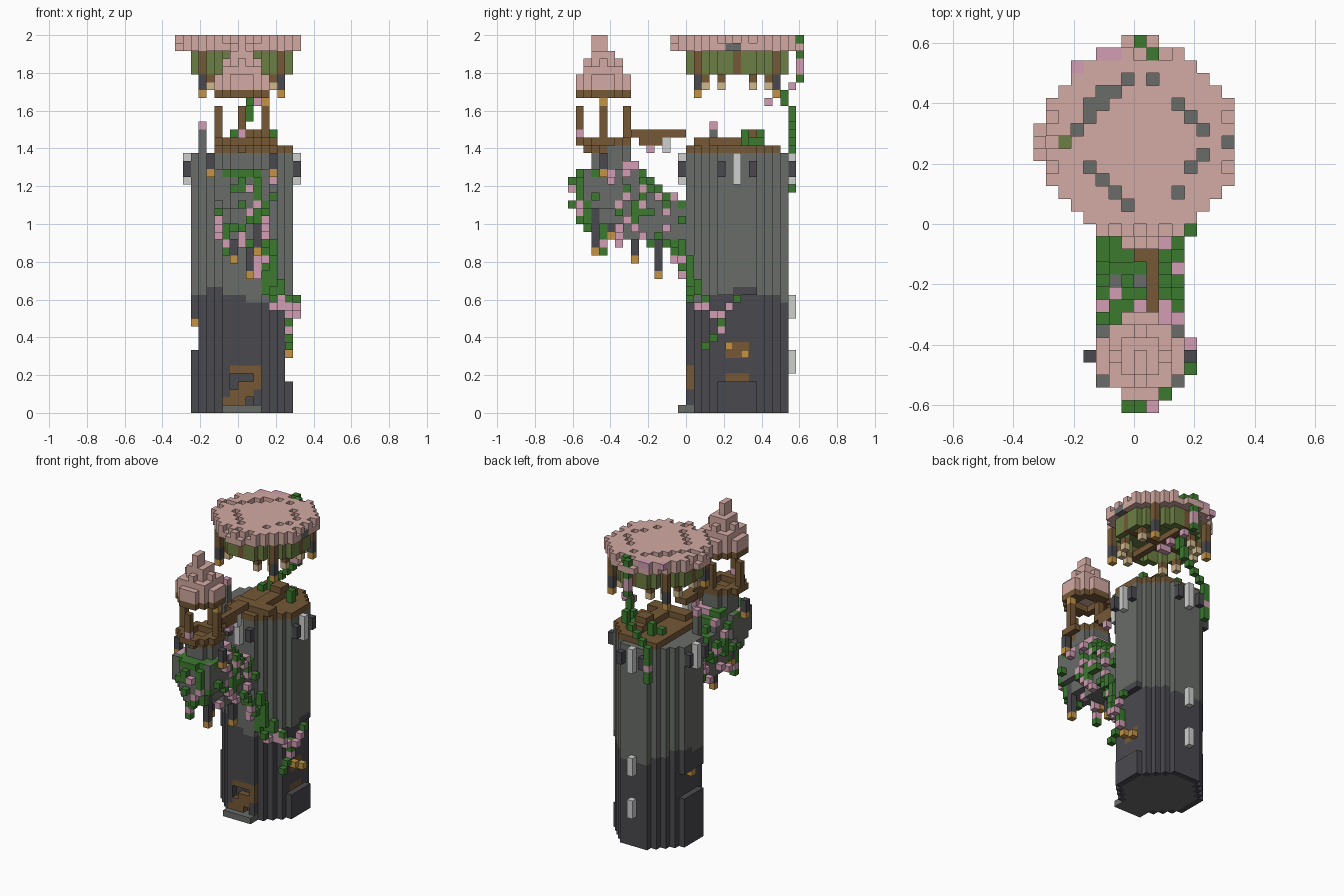
import bpy, bmesh, math, random

cube = bpy.data.objects.get("Cube")
if cube:
    bpy.data.objects.remove(cube)
random.seed(11)
V = 1 / 24  # block edge length


def linear(c):
    c /= 255
    return c / 12.92 if c <= 0.04045 else ((c + 0.055) / 1.055) ** 2.4


def material(name, *rgb):
    m = bpy.data.materials.new(name)
    m.use_nodes = True
    col = tuple(linear(c) for c in rgb) + (1,)
    m.diffuse_color = col
    m.node_tree.nodes["Principled BSDF"].inputs["Base Color"].default_value = col
    return m


MATS = {
    "pink": material("roof pink", 212, 170, 163),
    "plum": material("blossom", 209, 157, 179),
    "stone": material("stone grey", 105, 108, 104),
    "dark": material("dark stone", 74, 73, 79),
    "light": material("pale stone", 206, 208, 206),
    "olive": material("olive", 108, 126, 67),
    "brown": material("timber", 117, 88, 54),
    "orange": material("lantern amber", 196, 148, 70),
    "green": material("leaf green", 60, 122, 48),
    "tan": material("pale timber", 209, 184, 141),
}
cells = {}  # block coordinate -> (part, colour)


def put(part, colour, x, y, z):
    cells[(x, y, z)] = (part, colour)


def box(part, colour, xs, ys, zs):
    for x in range(*xs):
        for y in range(*ys):
            for z in range(*zs):
                put(part, colour, x, y, z)


def disc(part, colour, cx, cy, r, zs, inner=0):
    n = int(r) + 2
    for x in range(math.floor(cx) - n, math.floor(cx) + n):
        for y in range(math.floor(cy) - n, math.floor(cy) + n):
            if inner <= math.hypot(x + 0.5 - cx, y + 0.5 - cy) <= r:
                for z in range(*zs):
                    put(part, colour, x, y, z)


def carve(xs, ys, zs):
    for x in range(*xs):
        for y in range(*ys):
            for z in range(*zs):
                cells.pop((x, y, z), None)


def vine(part, *points):
    # chain of blocks between the given points, dotted with blossoms
    for a, b in zip(points, points[1:]):
        n = max(abs(q - p) for p, q in zip(a, b))
        for i in range(n + 1):
            c = tuple(round(p + (q - p) * i / max(n, 1)) for p, q in zip(a, b))
            if c not in cells:
                put(part, "plum" if random.random() < 0.28 else "green", *c)


# main tower: dark foot with a ragged edge, grey shaft
disc("tower", "stone", 0.5, 6.5, 6.35, (0, 33))
for (x, y, z) in list(cells):
    edge = 14.4 + 0.8 * math.sin(2.5 * math.atan2(y - 6, x + 0.1) + 1)
    if z < edge and (z > 0 or math.hypot(x, y - 6) > 5.6):
        put("tower", "dark", x, y, z)
carve((-6, -5), (0, 13), (8, 12))
carve((6, 7), (0, 13), (4, 15))

# front door recess with winding steps
carve((-1, 2), (0, 1), (1, 6))
box("door_step", "stone", (-2, 3), (-1, 1), (0, 1))
for z, a, b in ((1, -2, 1), (2, -1, 2), (3, 0, 3), (4, 2, 3), (5, -1, 3)):
    box("door_stairs", "brown", (a, b), (0, 1), (z, z + 1))

# side window with sill and lanterns
box("window_sill", "brown", (5, 6), (5, 8), (4, 5))
box("window_frame", "brown", (5, 6), (5, 8), (7, 9))
put("window_lantern", "orange", 6, 5, 8)
put("window_lantern", "orange", 6, 7, 7)
put("side_lantern", "orange", -6, 6, 11)

# pale buttress slabs around the tower top, each flanked by dark shutters
for x, y in ((7, 6), (-7, 6), (0, 13), (0, -1)):
    box("buttress", "light", (x, x + 1), (y, y + 1), (29, 33))
    for s in (-2, 2):
        sx, sy = (x, y + s) if y == 6 else (x + s, y)
        box("shutter", "dark", (sx, sx + 1), (sy, sy + 1), (30, 32))
for z in (5, 12):
    box("back_slab", "light", (0, 1), (13, 14), (z, z + 3))

# timber deck on the tower, broken away at the back and right
disc("deck", "brown", 0.5, 6.5, 6.35, (33, 34))
carve((-7, -3), (0, 13), (33, 34))
carve((-7, 7), (12, 13), (33, 34))
box("deck_bench", "brown", (-2, 5), (1, 3), (34, 35))
box("deck_bench", "brown", (1, 3), (3, 10), (34, 35))
box("deck_bench", "brown", (1, 3), (7, 9), (35, 36))
box("chimney", "stone", (-5, -4), (3, 4), (33, 36))
put("chimney", "plum", -5, 3, 36)
for x, y, z in ((4, 7, 34), (4, 7, 35), (3, 8, 34), (3, 9, 34), (-1, 9, 34), (-1, 9, 35), (-2, 8, 34)):
    put("deck_plant", "green", x, y, z)

# turret corbel: stepped support joining the turret to the tower
for y in range(-10, 0):
    top = min(31, round(25 - y * 0.8))
    low = 22 if y > -9 else 24
    box("corbel", "stone", (-2, 3), (y, y + 1), (low, top))

# turret body with corner buttresses, rail, posts and cone roof
for cy, r, z0, z1 in ((-10.5, 2.4, 24, 26), (-10.5, 3.3, 26, 30), (-9.5, 2.6, 30, 34)):
    disc("turret", "stone", 0.5, cy, r, (z0, z1))
for x in (-3, 3):
    for y in (-13, -9):
        box("turret_corner", "stone", (x, x + 1), (y, y + 1), (27, 31))
disc("turret_rail", "brown", 0.5, -10.5, 3.5, (34, 35), 2)
disc("turret_floor", "brown", 0.5, -10.5, 2.2, (33, 34))
for x, y in ((0, -14), (0, -8), (3, -11), (-3, -11)):
    box("turret_post", "brown", (x, x + 1), (y, y + 1), (35, 39))
put("turret_post", "plum", 0, -14, 35)
put("turret_post", "orange", 3, -11, 39)
disc("turret_eaves", "brown", 0.5, -10.5, 3.5, (40, 41), 1.5)
for r, z0, z1 in ((3.5, 41, 43), (2.9, 43, 44), (2.1, 44, 45), (1.5, 45, 46), (0.9, 46, 47)):
    disc("turret_roof", "pink", 0.5, -10.5, r, (z0, z1))
box("turret_roof", "pink", (0, 1), (-12, -10), (46, 48))

# lanterns hung below and beside the turret
for x, y, z, top in ((2, -12, 20, 26), (-1, -7, 19, 22), (1, -4, 17, 22), (-2, -10, 22, 25)):
    box("hanging_lantern", "dark", (x, x + 1), (y, y + 1), (z + 1, top))
    put("hanging_lantern", "orange", x, y, z)
for x in (-4, 4):
    box("turret_lantern", "dark", (x, x + 1), (-11, -10), (31, 33))
    put("turret_lantern", "orange", x, -11, 30)

# footbridge
box("bridge", "brown", (1, 2), (-7, 0), (35, 36))
box("bridge", "brown", (0, 2), (-3, 0), (35, 36))
box("bridge", "brown", (1, 2), (-6, -3), (34, 35))
box("bridge_bracket", "light", (1, 2), (-3, -2), (33, 35))
put("bridge_blossom", "plum", 1, -5, 33)

# hollow olive crown with beams, under a broad flat roof
disc("crown", "olive", 0.5, 6.5, 6.35, (43, 46), 5.3)
disc("crown", "olive", 0.5, 6.5, 6, (45, 46))
box("crown_beam", "brown", (-5, 6), (6, 7), (43, 44))
box("crown_beam", "brown", (0, 1), (1, 12), (43, 44))
for x, y in ((6, 6), (-6, 6), (0, 0), (0, 12)):
    box("crown_post", "brown", (x, x + 1), (y, y + 1), (43, 46))
for x in (-5, 5):
    for y in (1, 11):
        box("corner_post", "brown", (x, x + 1), (y, y + 1), (43, 46))
        box("corner_post", "dark", (x, x + 1), (y, y + 1), (41, 43))
        put("corner_post", "orange", x, y, 40)
for x, y in ((4, 2), (-4, 2), (4, 10), (-4, 10), (5, 4), (-5, 8), (2, 1), (-2, 11), (5, 8), (-5, 4)):
    put("bracket", "brown", x, y, 42)
    put("bracket", "tan", x, y, 41)
disc("roof", "pink", 0.5, 6.5, 7.7, (46, 48))
box("roof", "pink", (-8, -7), (5, 8), (46, 48))
box("roof", "pink", (-1, 2), (-2, -1), (46, 48))
box("roof", "pink", (-1, 2), (14, 15), (46, 48))
box("roof_vent", "stone", (7, 8), (5, 7), (46, 47))
holes = {11: (-1, 1), 10: (-3, -2), 9: (-4, -3, 3), 8: (-4, 4), 7: (-5, 5), 6: (-6,),
         5: (5,), 4: (-4, 4), 3: (-3,), 2: (-2, 3), 1: (-1,)}
for y, row in holes.items():
    for x in row:
        cells.pop((x, y, 47), None)
        put("roof_vent", "olive" if x == -6 else "stone", x, y, 46)
# notched rim
for x, y, z in [c for c in cells if c[2] == 47 and c[1] > -3]:
    if math.hypot(x, y - 6) > 6.8 and (x + y) % 2:
        cells.pop((x, y, z))
for x, y in ((-3, 13), (-2, 13), (-5, 12)):
    put("roof_blossom", "plum", x, y, 47)

# ivy scattered over the turret foot and corbel
support = [c for c, (p, _) in cells.items() if p in ("corbel", "turret") and c[2] < 31]
for x, y, z in support:
    for dx, dy, dz, chance in ((1, 0, 0, .45), (-1, 0, 0, .38), (0, -1, 0, .3), (0, 0, 1, .95), (0, 0, -1, .15)):
        c = (x + dx, y + dy, z + dz)
        if c not in cells and -4 < c[0] < 5 and c[1] < 0 and random.random() < chance:
            put("ivy", "plum" if random.random() < 0.3 else "green", *c)
vine("ivy", (0, -15, 28), (1, -15, 28))
vine("ivy", (-2, -11, 20), (-2, -11, 23))
vine("ivy", (0, -9, 21), (0, -9, 23))

# trailing vines from the corbel down the tower side
vine("side_vine", (3, -4, 22), (3, -2, 20), (3, -1, 18), (3, 0, 17), (4, 1, 15), (5, 2, 13),
     (6, 3, 12), (7, 4, 12), (7, 5, 13), (7, 6, 14))
vine("side_vine", (2, -2, 21), (2, -1, 18), (3, 0, 15), (4, 1, 13), (5, 2, 14))
vine("side_vine", (4, -1, 21), (4, 0, 18), (5, 1, 15), (6, 2, 13))
vine("side_vine", (6, 4, 12), (6, 4, 10), (6, 2, 8))

# vine climbing the back of the tower up to the roof
put("back_vine", "green", 0, 14, 47)
put("back_vine", "green", 1, 13, 47)
vine("back_vine", (0, 14, 46), (0, 14, 42), (1, 13, 41), (1, 12, 40), (1, 13, 37), (-1, 13, 35), (-3, 13, 33), (-3, 13, 28))
for x, y, z in ((2, 11, 40), (2, 10, 39), (3, 10, 39)):
    put("back_vine", "plum", x, y, z)

# turn every part into a mesh showing only its exposed block faces
SIDES = {
    (1, 0, 0): ((1, 0, 0), (1, 1, 0), (1, 1, 1), (1, 0, 1)),
    (0, 1, 0): ((1, 1, 0), (0, 1, 0), (0, 1, 1), (1, 1, 1)),
    (0, 0, 1): ((0, 0, 1), (1, 0, 1), (1, 1, 1), (0, 1, 1)),
}
for d, quad in list(SIDES.items()):
    k = d.index(1)
    SIDES[tuple(-v for v in d)] = [tuple(0 if i == k else v for i, v in enumerate(q)) for q in reversed(quad)]
parts = {}
for c, (part, colour) in cells.items():
    parts.setdefault(part, []).append((c, colour))
for part, blocks in parts.items():
    bm = bmesh.new()
    mesh = bpy.data.meshes.new(part)
    used = sorted({colour for _, colour in blocks})
    for colour in used:
        mesh.materials.append(MATS[colour])
    verts = {}
    for c, colour in blocks:
        for d, quad in SIDES.items():
            if tuple(a + b for a, b in zip(c, d)) in cells:
                continue
            ring = []
            for q in quad:
                p = tuple(a + b for a, b in zip(c, q))
                if p not in verts:
                    verts[p] = bm.verts.new([v * V for v in p])
                ring.append(verts[p])
            bm.faces.new(ring).material_index = used.index(colour)
    bmesh.ops.dissolve_limit(bm, angle_limit=0.01, verts=bm.verts[:], edges=bm.edges[:], delimit={"MATERIAL"})
    bm.to_mesh(mesh)
    bm.free()
    bpy.context.collection.objects.link(bpy.data.objects.new(part, mesh))
